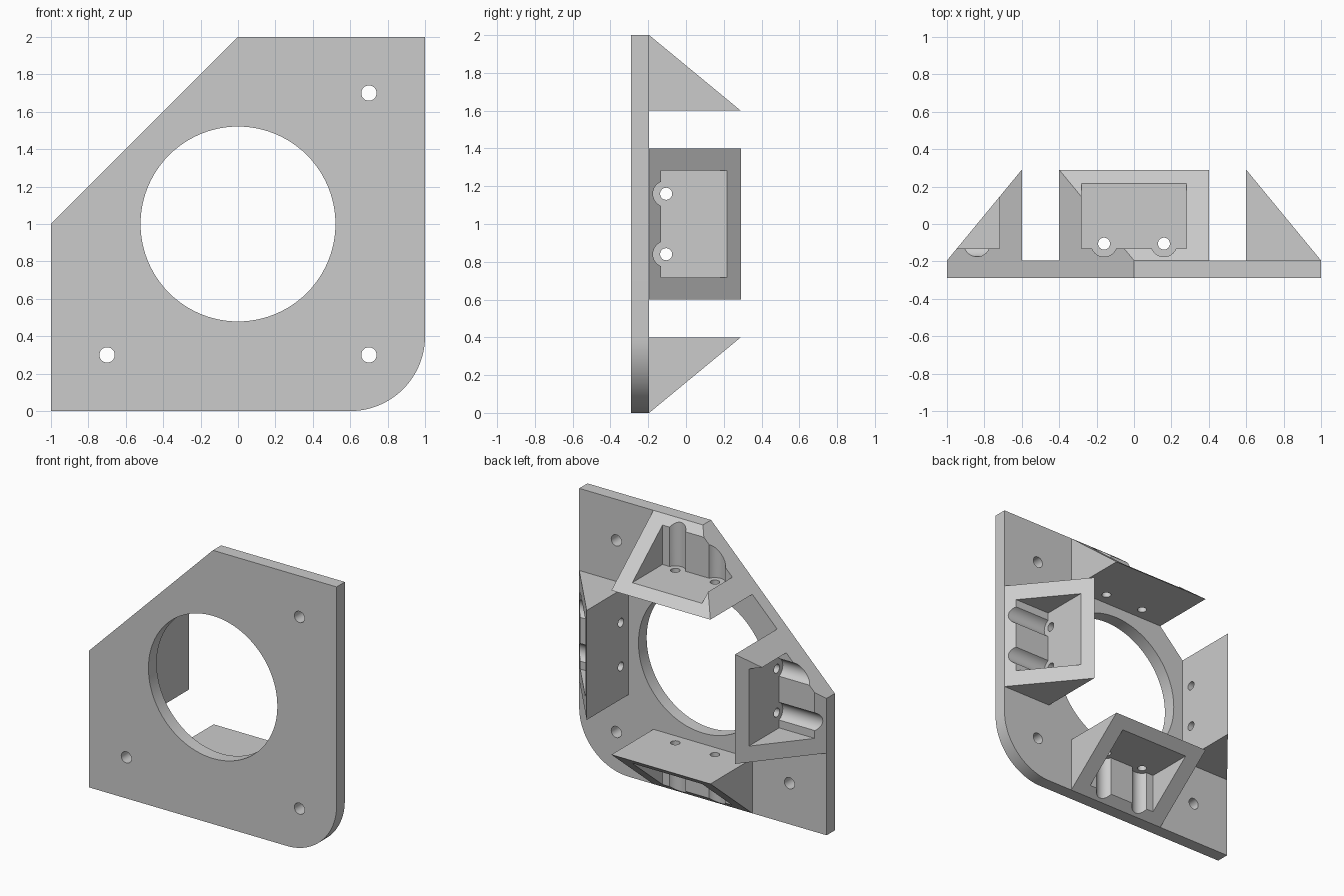
import bpy, bmesh, math
from mathutils import Matrix, Vector

if "Cube" in bpy.data.objects:
    bpy.data.objects.remove(bpy.data.objects["Cube"])

grey = bpy.data.materials.new("light grey")
grey.diffuse_color = (0.6, 0.6, 0.6, 1)
grey.use_nodes = True
grey.node_tree.nodes["Principled BSDF"].inputs["Base Color"].default_value = grey.diffuse_color


def prism(name, points, sweep):
    """Extrude a flat polygon along a vector."""
    bm = bmesh.new()
    face = bm.faces.new([bm.verts.new(p) for p in points])
    new = bmesh.ops.extrude_face_region(bm, geom=[face])["geom"]
    bmesh.ops.translate(bm, vec=Vector(sweep),
                        verts=[v for v in new if isinstance(v, bmesh.types.BMVert)])
    bmesh.ops.recalc_face_normals(bm, faces=bm.faces)
    mesh = bpy.data.meshes.new(name)
    bm.to_mesh(mesh)
    bm.free()
    obj = bpy.data.objects.new(name, mesh)
    bpy.context.collection.objects.link(obj)
    mesh.materials.append(grey)
    return obj


def cut(target, cutter):
    """Subtract a cutter from a part, then discard the cutter."""
    mod = target.modifiers.new("cut", 'BOOLEAN')
    mod.operation = 'DIFFERENCE'
    mod.solver = 'EXACT'
    mod.object = cutter
    bpy.context.view_layer.objects.active = target
    bpy.ops.object.modifier_apply(modifier=mod.name)
    bpy.data.objects.remove(cutter)


def circle(r, n):
    return [(r * math.cos(2 * math.pi * i / n), r * math.sin(2 * math.pi * i / n))
            for i in range(n)]


def smooth(obj):
    bpy.ops.object.select_all(action='DESELECT')
    obj.select_set(True)
    bpy.context.view_layer.objects.active = obj
    bpy.ops.object.shade_smooth_by_angle(angle=math.radians(30))


# Mounting plate: chamfered upper left, rounded lower right
FRONT, BACK, TIP = -0.29, -0.195, 0.29
corner = [(0.6 + 0.4 * math.sin(a), 0.4 - 0.4 * math.cos(a))
          for a in (math.pi / 2 * i / 24 for i in range(25))]
outline = [(-1, 0)] + corner + [(1, 2), (0, 2), (-1, 1)]
plate = prism("mounting_plate", [(x, FRONT, z) for x, z in outline], (0, BACK - FRONT, 0))

# Large bore and three screw holes
for cx, cz, r, n in ((0, 1, 0.521, 96), (0.7, 1.7, 0.041, 32),
                     (-0.7, 0.3, 0.041, 32), (0.7, 0.3, 0.041, 32)):
    cut(plate, prism("hole_cutter", [(cx + a, -0.5, cz + b) for a, b in circle(r, n)],
                     (0, 0.6, 0)))
smooth(plate)

# Four wedge brackets around the bore, each with a pocket and two screw channels
FLOOR, BORE_Y = 0.66, -0.105
for k, side in enumerate(("right", "bottom", "left", "top")):
    wedge = prism(side + "_bracket",
                  [(0.6, BACK, -0.4), (1, BACK, -0.4), (0.6, TIP, -0.4)], (0, 0, 0.8))
    cut(wedge, prism("pocket_cutter",
                     [(FLOOR, -0.132, -0.282), (1.2, -0.132, -0.282),
                      (1.2, 0.22, -0.282), (FLOOR, 0.22, -0.282)], (0, 0, 0.564)))
    for z in (-0.16, 0.16):
        for start, r in ((FLOOR, 0.07), (0.5, 0.032)):
            cut(wedge, prism("channel_cutter",
                             [(start, BORE_Y + a, z + b) for a, b in circle(r, 32)],
                             (0.7, 0, 0)))
    wedge.data.transform(Matrix.Translation((0, 0, 1)) @
                         Matrix.Rotation(k * math.pi / 2, 4, 'Y'))
    # The plate's chamfer also slices the left and top brackets
    if side in ("left", "top"):
        cut(wedge, prism("chamfer_cutter",
                         [(-1.5, -1, 0.5), (0.5, -1, 2.5), (-1.5, -1, 2.5)], (0, 2, 0)))
    smooth(wedge)
